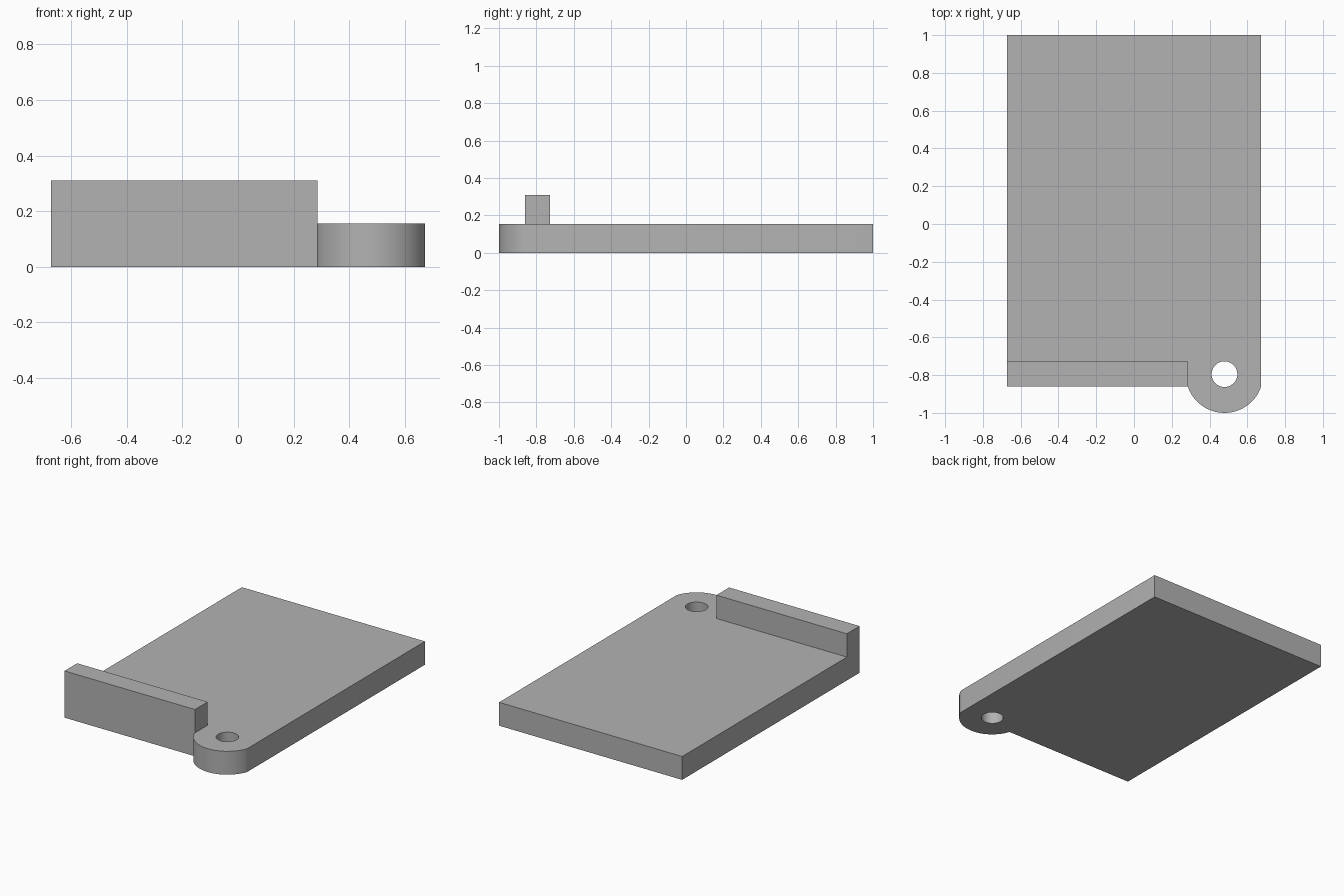
import bpy
import bmesh
from math import asin, cos, sin, pi

if "Cube" in bpy.data.objects:
    bpy.data.objects.remove(bpy.data.objects["Cube"])

grey = bpy.data.materials.new("mid grey")
grey.use_nodes = True
grey.diffuse_color = (0.45, 0.45, 0.45, 1)
grey.node_tree.nodes["Principled BSDF"].inputs["Base Color"].default_value = grey.diffuse_color

HALF_X, BACK, FRONT = 0.672, 1.0, -0.86
THICK, LIP_TOP, LIP_BACK = 0.155, 0.31, -0.727
EAR_X, EAR_Y, EAR_R, HOLE_R = 0.479, -0.795, 0.205, 0.068
EAR_LEFT = 2 * EAR_X - HALF_X


def arc(cx, cy, radius, start, end, steps):
    angles = [start + (end - start) * i / steps for i in range(steps + 1)]
    return [(cx + radius * cos(a), cy + radius * sin(a)) for a in angles]


def prism(name, outline, bottom, top):
    """Extrude a counter-clockwise outline between two heights."""
    bm = bmesh.new()
    face = bm.faces.new([bm.verts.new((x, y, bottom)) for x, y in outline])
    sweep = bmesh.ops.extrude_face_region(bm, geom=[face], use_keep_orig=True)
    moved = [g for g in sweep["geom"] if isinstance(g, bmesh.types.BMVert)]
    bmesh.ops.translate(bm, verts=moved, vec=(0, 0, top - bottom))
    bmesh.ops.recalc_face_normals(bm, faces=bm.faces)
    mesh = bpy.data.meshes.new(name)
    bm.to_mesh(mesh)
    bm.free()
    mesh.materials.append(grey)
    obj = bpy.data.objects.new(name, mesh)
    bpy.context.collection.objects.link(obj)
    return obj


# Plate with the rounded ear at its front left corner
dip = asin((EAR_Y - FRONT) / EAR_R)
ear = arc(EAR_X, EAR_Y, EAR_R, pi + dip, 2 * pi - dip, 40)
ear[0], ear[-1] = (EAR_LEFT, FRONT), (HALF_X, FRONT)
plate = prism("base_plate", [(-HALF_X, FRONT)] + ear + [(HALF_X, BACK), (-HALF_X, BACK)], 0, THICK)

# Hole through the ear
cutter = prism("hole_cutter", arc(EAR_X, EAR_Y, HOLE_R, 0, 2 * pi, 48)[:-1], -0.1, THICK + 0.1)
cutter.hide_render = True
cut = plate.modifiers.new("hole", "BOOLEAN")
cut.operation = "DIFFERENCE"
cut.solver = "EXACT"
cut.object = cutter
bpy.ops.object.select_all(action="DESELECT")
bpy.context.view_layer.objects.active = plate
plate.select_set(True)
bpy.ops.object.modifier_apply(modifier=cut.name)
bpy.data.objects.remove(cutter)
bpy.ops.object.shade_smooth_by_angle(angle=pi / 6)

# Raised lip along the front edge
prism("front_lip", [(-HALF_X, FRONT), (EAR_LEFT, FRONT), (EAR_LEFT, LIP_BACK), (-HALF_X, LIP_BACK)],
      THICK, LIP_TOP)
